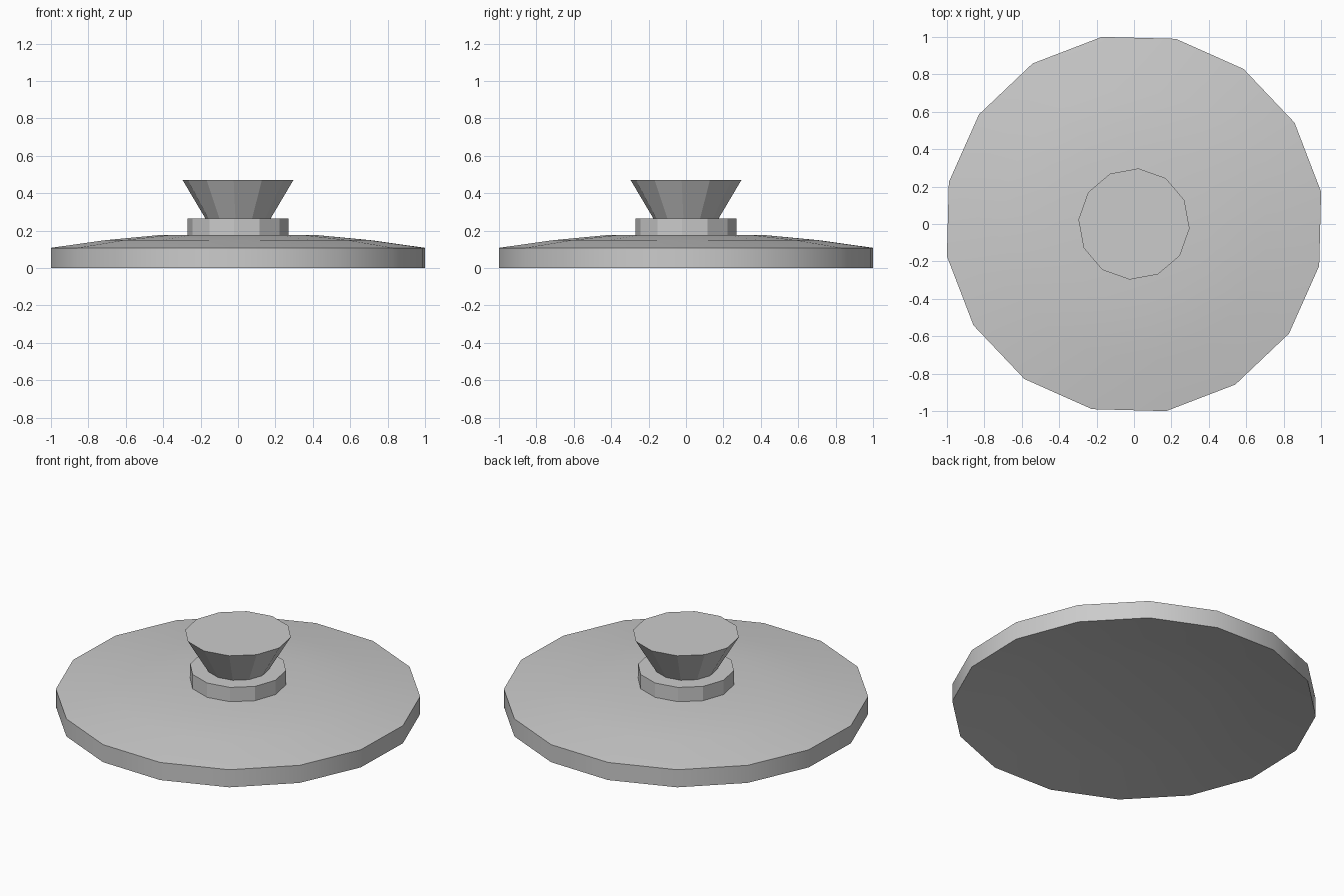
import bpy, bmesh
from math import cos, sin, radians

if "Cube" in bpy.data.objects:
    bpy.data.objects.remove(bpy.data.objects["Cube"])


def lathe(name, profile, sides, start_deg):
    """Closed faceted solid from (radius, height) points, bottom to top."""
    bm = bmesh.new()
    rings = []
    for r, z in profile:
        ring = []
        for i in range(sides):
            a = radians(start_deg + 360 * i / sides)
            ring.append(bm.verts.new((r * cos(a), r * sin(a), z)))
        rings.append(ring)
    for low, high in zip(rings, rings[1:]):
        for i in range(sides):
            j = (i + 1) % sides
            bm.faces.new((low[i], low[j], high[j], high[i]))
    bm.faces.new(rings[0][::-1])
    bm.faces.new(rings[-1])
    mesh = bpy.data.meshes.new(name)
    bm.to_mesh(mesh)
    bm.free()
    obj = bpy.data.objects.new(name, mesh)
    bpy.context.collection.objects.link(obj)
    return obj


# Lid: hollow domed underside, straight rim, shallow domed top
lid = lathe("lid", [(0.42, 0.07), (0.72, 0.041), (1.015, 0),
                    (1.015, 0.108), (0.72, 0.149), (0.42, 0.177)], 16, 9.75)
bpy.context.view_layer.objects.active = lid
lid.select_set(True)
bpy.ops.object.shade_smooth_by_angle(angle=radians(29))

# Collar under the knob
lathe("knob_collar", [(0.27, 0.165), (0.27, 0.265)], 12, 25.5)

# Flared grip
lathe("knob_grip", [(0.175, 0.265), (0.298, 0.472)], 12, 25.5)
